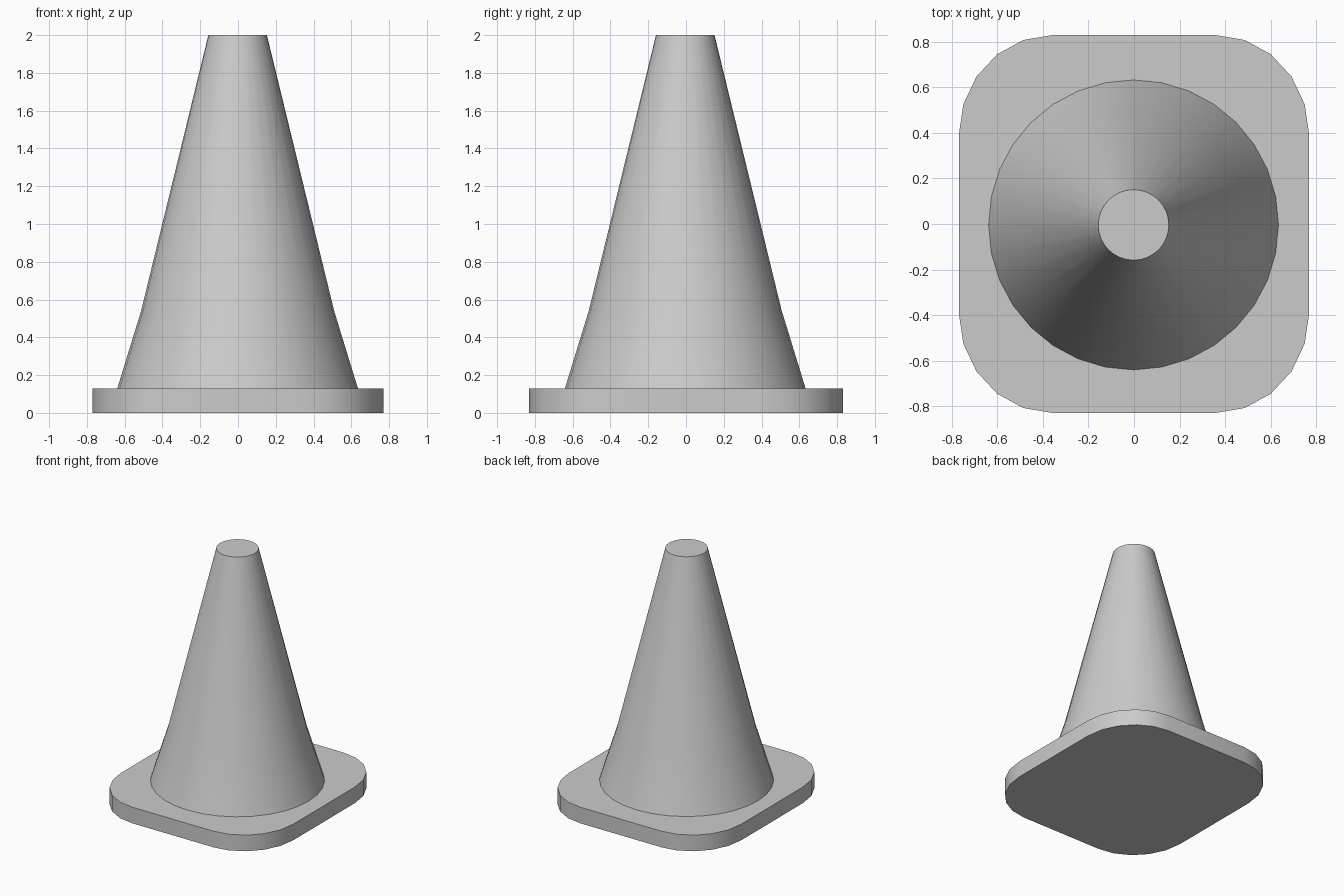
import bpy, bmesh
from math import cos, sin, radians, pi

if "Cube" in bpy.data.objects:
    bpy.data.objects.remove(bpy.data.objects["Cube"])


def loft(name, rings, cap_bottom=True):
    """Skin a stack of closed rings and cap the ends."""
    bm = bmesh.new()
    loops = [[bm.verts.new(p) for p in ring] for ring in rings]
    n = len(loops[0])
    for lo, hi in zip(loops, loops[1:]):
        for i in range(n):
            j = (i + 1) % n
            bm.faces.new((lo[i], lo[j], hi[j], hi[i]))
    bm.faces.new(loops[-1])
    if cap_bottom:
        bm.faces.new(loops[0][::-1])
    mesh = bpy.data.meshes.new(name)
    bm.to_mesh(mesh)
    bm.free()
    obj = bpy.data.objects.new(name, mesh)
    bpy.context.collection.objects.link(obj)
    bpy.ops.object.select_all(action='DESELECT')
    obj.select_set(True)
    bpy.context.view_layer.objects.active = obj
    bpy.ops.object.shade_smooth_by_angle(angle=radians(30))
    return obj


BASE_TOP = 0.13


# Base plate: rounded rectangle with five segments per corner
def plate_ring(z, hx=0.77, hy=0.83, rx=0.41, ry=0.44, steps=5):
    pts = []
    for q, (sx, sy) in enumerate([(1, 1), (-1, 1), (-1, -1), (1, -1)]):
        for k in range(steps + 1):
            a = (q + k / steps) * pi / 2
            pts.append((sx * (hx - rx) + rx * cos(a), sy * (hy - ry) + ry * sin(a), z))
    return pts


loft("base_plate", [plate_ring(0), plate_ring(BASE_TOP)])


# Cone body: 32 sides, slightly flared near the foot
def cone_ring(r, z, sides=32, cx=-0.002, cy=-0.004):
    return [(cx + r * cos(2 * pi * i / sides), cy + r * sin(2 * pi * i / sides), z)
            for i in range(sides)]


profile = [(0.637, BASE_TOP), (0.511, 0.54), (0.155, 2.0)]
loft("cone_body", [cone_ring(r, z) for r, z in profile], cap_bottom=False)
